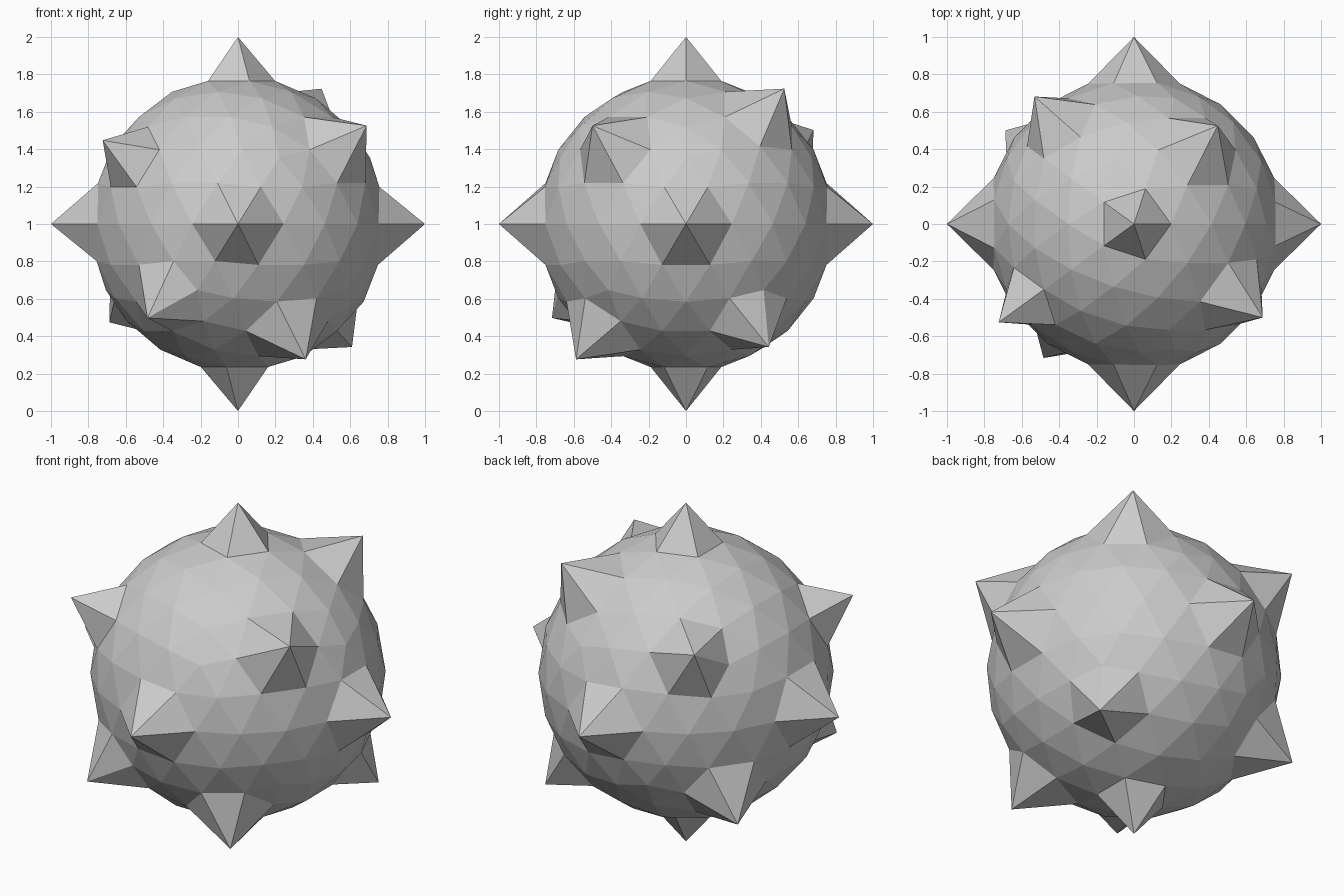
import bpy
import bmesh
from mathutils import Vector

BODY_RADIUS = 0.79
TIP_RADIUS = 1.0

cube = bpy.data.objects.get("Cube")
if cube:
    bpy.data.objects.remove(cube, do_unlink=True)

# Single matte grey
grey = bpy.data.materials.new("plain_grey")
grey.use_nodes = True
colour = (0.6, 0.6, 0.6, 1.0)
grey.diffuse_color = colour
grey.node_tree.nodes["Principled BSDF"].inputs["Base Color"].default_value = colour

# Spike directions: one along each axis, one in each octant
axes = [Vector([sign if i == axis else 0 for i in range(3)])
        for axis in range(3) for sign in (-1, 1)]
diagonals = [Vector(d) for d in (
    (0.68, -0.50, 0.53), (-0.72, -0.52, 0.45),
    (-0.48, -0.71, -0.50), (0.36, -0.58, -0.72),
    (0.45, 0.53, 0.72), (0.61, 0.44, -0.65),
    (-0.69, 0.50, -0.52), (-0.53, 0.68, 0.50))]

# Faceted ball whose nearest vertices are pulled out into spikes
bm = bmesh.new()
bmesh.ops.create_icosphere(bm, subdivisions=3, radius=BODY_RADIUS)
tips = [max(bm.verts, key=lambda v: v.co.normalized().dot(d.normalized()))
        for d in axes + diagonals]
for tip in tips:
    tip.co = tip.co.normalized() * TIP_RADIUS
bmesh.ops.translate(bm, verts=bm.verts, vec=(0, 0, TIP_RADIUS))

mesh = bpy.data.meshes.new("spiked_ball")
bm.to_mesh(mesh)
bm.free()
mesh.materials.append(grey)
ball = bpy.data.objects.new("spiked_ball", mesh)
bpy.context.collection.objects.link(ball)
